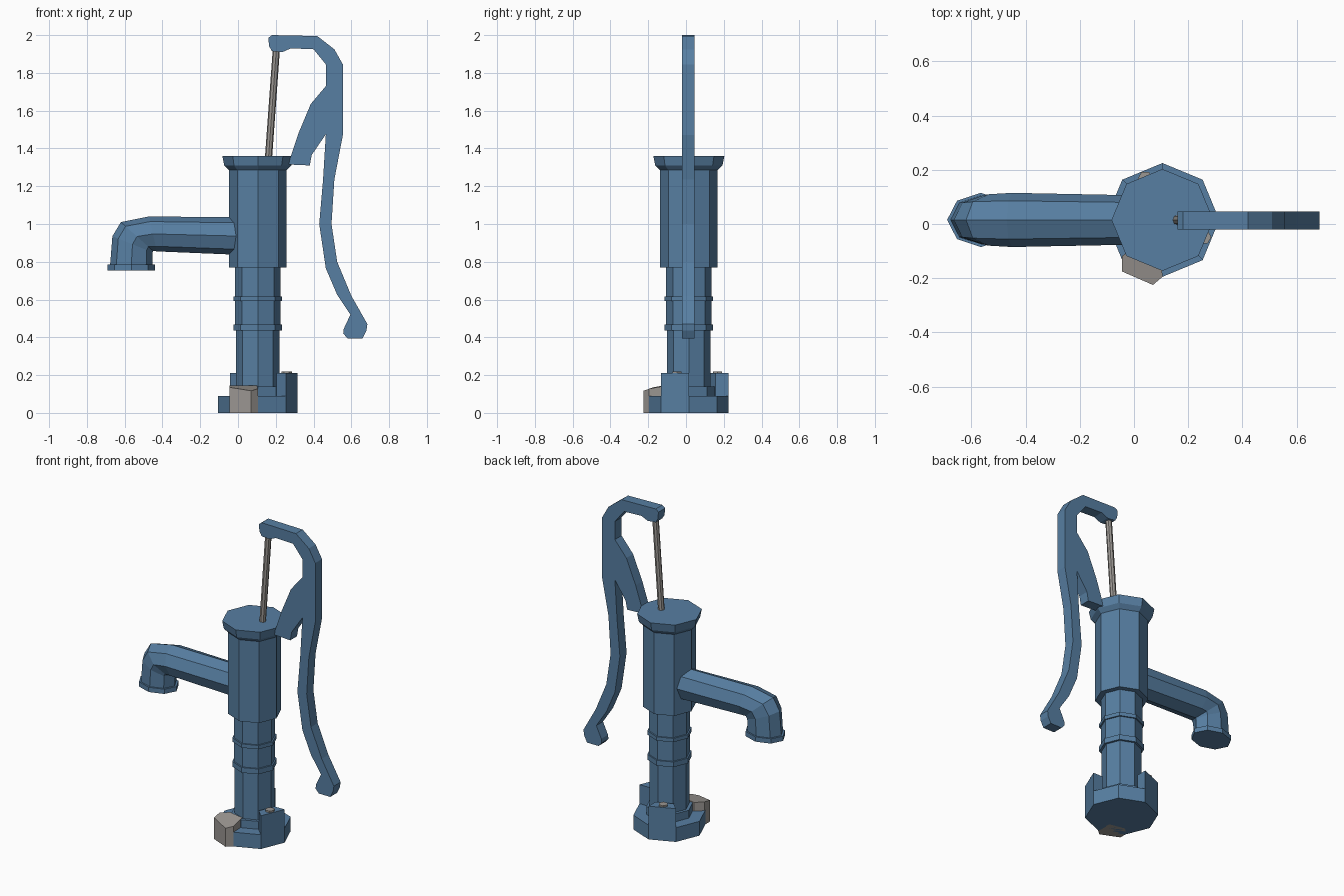
import bpy, bmesh, math
from mathutils import Vector

cube = bpy.data.objects.get("Cube")
if cube:
    bpy.data.objects.remove(cube, do_unlink=True)

AXIS = Vector((0.105, 0.015, 0))   # centre line of the pump body
SIDES = 8


def make_material(name, colour):
    mat = bpy.data.materials.new(name)
    mat.use_nodes = True
    mat.diffuse_color = (*colour, 1)
    mat.node_tree.nodes["Principled BSDF"].inputs["Base Color"].default_value = (*colour, 1)
    return mat


blue = make_material("painted_blue", (0.095, 0.21, 0.36))
grey = make_material("bare_grey", (0.33, 0.31, 0.29))


def finish(name, bm, mat):
    bmesh.ops.recalc_face_normals(bm, faces=bm.faces)
    mesh = bpy.data.meshes.new(name)
    bm.to_mesh(mesh)
    bm.free()
    mesh.materials.append(mat)
    obj = bpy.data.objects.new(name, mesh)
    bpy.context.collection.objects.link(obj)
    return obj


def loft(name, rings, mat):
    """Skin a list of closed point rings and cap both ends."""
    bm = bmesh.new()
    loops = [[bm.verts.new(p) for p in ring] for ring in rings]
    for low, high in zip(loops, loops[1:]):
        for i in range(len(low)):
            j = (i + 1) % len(low)
            bm.faces.new((low[i], low[j], high[j], high[i]))
    bm.faces.new(loops[0])
    bm.faces.new(loops[-1])
    return finish(name, bm, mat)


def polar(radius, degrees, z):
    a = math.radians(degrees)
    return AXIS + Vector((radius * math.cos(a), radius * math.sin(a), z))


def lathe(name, profile, mat):
    """Octagonal turning about the body axis from (radius, height) pairs."""
    step = 360 / SIDES
    return loft(name, [[polar(r, step * i, z) for i in range(SIDES)]
                       for r, z in profile], mat)


def tube(name, start, end, radius, sides, mat):
    start, end = Vector(start), Vector(end)
    turn = (end - start).to_track_quat('Z', 'Y')
    circle = [turn @ Vector((radius * math.cos(i * math.tau / sides),
                             radius * math.sin(i * math.tau / sides), 0))
              for i in range(sides)]
    return loft(name, [[end_point + c for c in circle] for end_point in (start, end)], mat)


# Base, lower pipe and upper cylinder
lathe("base_plate", [(0.21, 0), (0.21, 0.09)], blue)
lathe("base_collar", [(0.135, 0.08), (0.135, 0.14)], blue)
lathe("lower_pipe", [(0.115, 0.08), (0.115, 0.45), (0.12, 0.46), (0.12, 0.8)], blue)
for label, bottom, top in (("lower", 0.435, 0.468), ("upper", 0.593, 0.617)):
    lathe(label + "_pipe_ring", [(0.129, bottom), (0.129, top)], blue)
lathe("pump_cylinder", [(0.153, 0.77), (0.153, 1.285), (0.178, 1.31), (0.188, 1.36)], blue)

# Bolted lugs rising from two sides of the base
for label, middle in (("left", -22.5), ("back", 112.5)):
    outline = [(0.21, -22.5), (0.21, 22.5), (0.14, 22.5), (0.14, -22.5)]
    loft(label + "_lug", [[polar(r, middle + a, z) for r, a in outline]
                          for z in (0.05, 0.21)], blue)
    tube(label + "_bolt", polar(0.165, middle, 0.2), polar(0.165, middle, 0.22), 0.028, 6, grey)

# Loose-edged block on the front of the base
block = [(-0.045, -0.175), (0.07, -0.225), (0.105, -0.195),
         (0.1, -0.1), (0, -0.08), (-0.045, -0.12)]
loft("front_block", [[(x, y, 0) for x, y in block],
                     [(x, y, min(0.145, 0.2 + 0.37 * y)) for x, y in block]], grey)

# Spout: each ring runs from an outer point to an inner point with a half width
spout_path = [
    ((0.05, 1.035), (0.05, 0.835), 0.09),
    ((-0.47, 1.04), (-0.43, 0.855), 0.1),
    ((-0.62, 1.01), (-0.45, 0.858), 0.095),
    ((-0.665, 0.935), (-0.452, 0.85), 0.09),
    ((-0.677, 0.785), (-0.453, 0.785), 0.09),
    ((-0.69, 0.785), (-0.44, 0.785), 0.1),
    ((-0.69, 0.755), (-0.44, 0.755), 0.1),
]
spout_rings = []
for outer, inner, half_width in spout_path:
    outer, inner = Vector(outer), Vector(inner)
    ring = []
    for i in range(SIDES):
        a = i * math.tau / SIDES
        p = (outer + inner) / 2 + (outer - inner) / 2 * math.cos(a)
        ring.append((p.x, AXIS.y + half_width * math.sin(a), p.y))
    spout_rings.append(ring)
loft("spout", spout_rings, blue)

# Handle with its bracket, cut from one plate
handle_outline = [
    (0.16, 1.985), (0.18, 2), (0.42, 1.995), (0.51, 1.925), (0.555, 1.845),
    (0.555, 1.47), (0.51, 1.235), (0.495, 1), (0.525, 0.8), (0.6, 0.62),
    (0.685, 0.47), (0.68, 0.435), (0.66, 0.395), (0.58, 0.395), (0.557, 0.42),
    (0.56, 0.445), (0.595, 0.52), (0.525, 0.625), (0.465, 0.765), (0.43, 1),
    (0.45, 1.23), (0.465, 1.475), (0.39, 1.365), (0.38, 1.31), (0.265, 1.315),
    (0.32, 1.48), (0.385, 1.635), (0.465, 1.73), (0.465, 1.845), (0.4, 1.925),
    (0.28, 1.93), (0.235, 1.91), (0.18, 1.915), (0.165, 1.94),
]
loft("handle", [[(x, y, z) for x, z in handle_outline] for y in (-0.021, 0.046)], blue)

# Plunger rod
tube("plunger_rod", (0.16, AXIS.y, 1.33), (0.204, AXIS.y, 1.94), 0.019, 8, grey)
